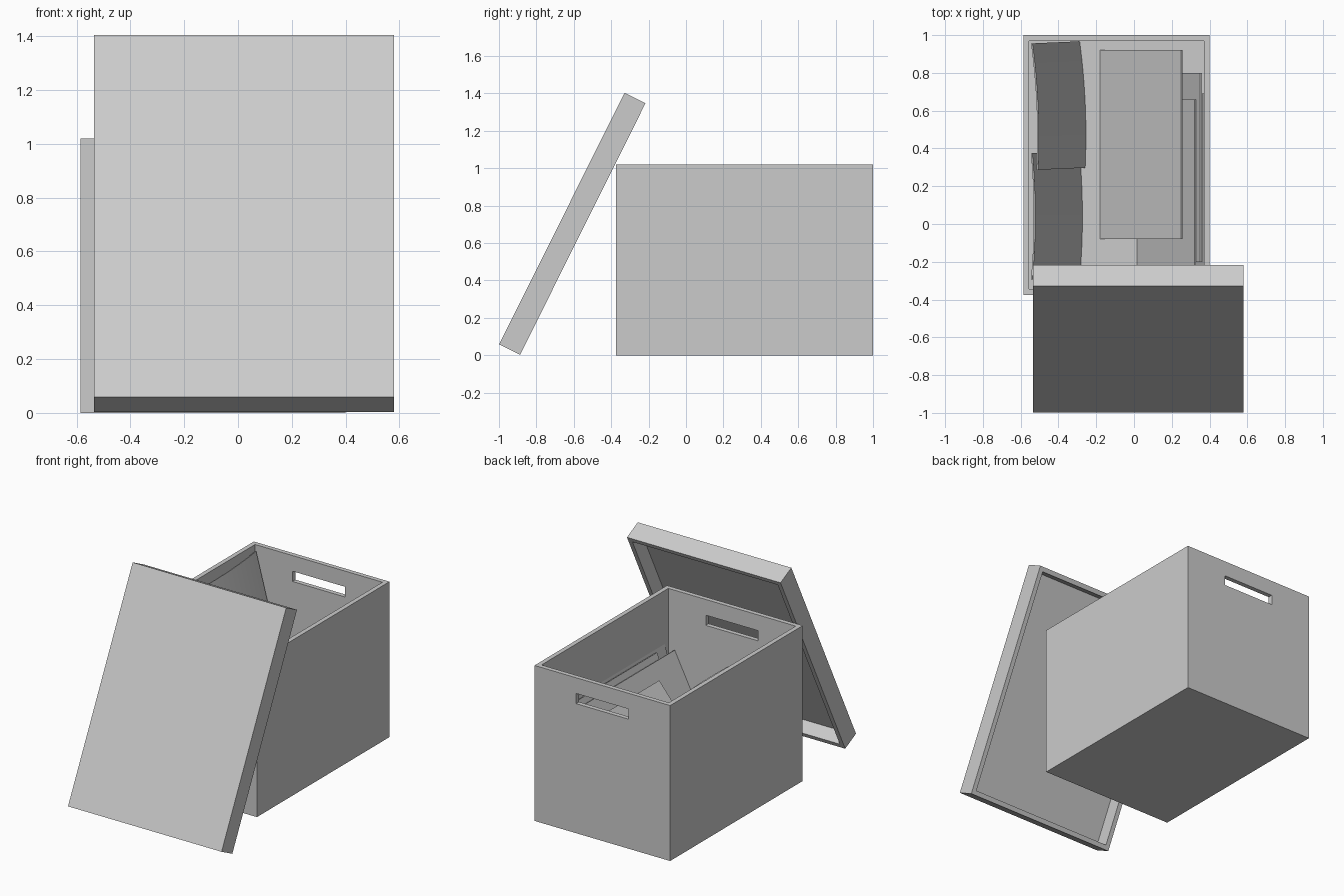
import bpy, math
from mathutils import Matrix, Vector

if "Cube" in bpy.data.objects:
    bpy.data.objects.remove(bpy.data.objects["Cube"])

grey = bpy.data.materials.new("plain_grey")
grey.use_nodes = True
grey.diffuse_color = (0.6, 0.6, 0.6, 1)
grey.node_tree.nodes["Principled BSDF"].inputs["Base Color"].default_value = (0.6, 0.6, 0.6, 1)


def block(name, low, high):
    """Axis-aligned block between two corners."""
    low, high = Vector(low), Vector(high)
    bpy.ops.mesh.primitive_cube_add(size=1)
    ob = bpy.context.object
    ob.name = name
    ob.data.transform(Matrix.Translation((low + high) / 2) @ Matrix.Diagonal((high - low).to_4d()))
    ob.data.materials.append(grey)
    return ob


def cut(ob, cutter):
    """Subtract the cutter and then discard it."""
    mod = ob.modifiers.new("cut", "BOOLEAN")
    mod.operation = "DIFFERENCE"
    mod.solver = "EXACT"
    mod.object = cutter
    bpy.ops.object.select_all(action="DESELECT")
    bpy.context.view_layer.objects.active = ob
    ob.select_set(True)
    bpy.ops.object.modifier_apply(modifier=mod.name)
    bpy.data.objects.remove(cutter)


# Storage box with a hand slot through the front and back walls
WALL = 0.03
x0, x1, y0, y1, top = -0.585, 0.40, -0.375, 1.0, 1.02
box = block("storage_box", (x0, y0, 0), (x1, y1, top))
cut(box, block("cavity", (x0 + WALL, y0 + WALL, WALL), (x1 - WALL, y1 - WALL, top + 1)))
mid = (x0 + x1) / 2
cut(box, block("slots", (mid - 0.19, y0 - 1, 0.85), (mid + 0.19, y1 + 1, 0.917)))

# Lid: hollow tray leaning on the front edge, its open side towards the box
length, depth = 1.503, 0.125
lid = block("lid", (-0.535, 0, 0), (0.58, length, depth))
cut(lid, block("lid_cavity", (-0.535 + WALL, WALL, -1), (0.58 - WALL, length - WALL, depth - WALL)))
lid.data.transform(Matrix.Translation((0, -0.887, 0.003)) @ Matrix.Rotation(math.radians(63.5), 4, "X"))

# Flat folders leaning against the left wall: foot x, top x, top z, front y
THICK = 0.01
for i, (foot, head, z, y) in enumerate([(-0.18, 0.25, 0.55, -0.08), (0.015, 0.32, 0.63, -0.34),
                                       (0.11, 0.35, 0.66, -0.20), (0.215, 0.375, 0.69, -0.31)]):
    run, rise = head - foot, z - WALL
    folder = block(f"flat_folder_{i + 1}", (0, 0, -THICK), (math.hypot(run, rise), 1.0, 0))
    folder.data.transform(Matrix.Translation((foot, y, WALL)) @ Matrix.Rotation(-math.atan2(rise, run), 4, "Y"))


def curved_sheet(name, centre, turn):
    """Upright sheet, bowed across its width and leaning on the right wall."""
    steps, width, run, rise, bow = 16, 0.67, 0.25, 0.955, 0.015
    verts = []
    for i in range(steps + 1):
        t = 2 * i / steps - 1
        bulge = bow * (1 - t * t)
        verts += [(run / 2 + bulge, t * width / 2, 0), (-run / 2 + bulge, t * width / 2, rise)]
    faces = [(2 * i, 2 * i + 2, 2 * i + 3, 2 * i + 1) for i in range(steps)]
    mesh = bpy.data.meshes.new(name)
    mesh.from_pydata(verts, [], faces)
    mesh.transform(Matrix.Translation(centre) @ Matrix.Rotation(math.radians(turn), 4, "Z"))
    mesh.materials.append(grey)
    ob = bpy.data.objects.new(name, mesh)
    bpy.context.collection.objects.link(ob)
    ob.modifiers.new("thickness", "SOLIDIFY").thickness = 0.008
    bpy.ops.object.select_all(action="DESELECT")
    ob.select_set(True)
    bpy.context.view_layer.objects.active = ob
    bpy.ops.object.modifier_apply(modifier="thickness")
    bpy.ops.object.shade_smooth_by_angle(angle=math.radians(30))


curved_sheet("curved_sheet_back", (-0.398, 0.627, WALL), 2.5)
curved_sheet("curved_sheet_front", (-0.413, 0.04, WALL), 0)
